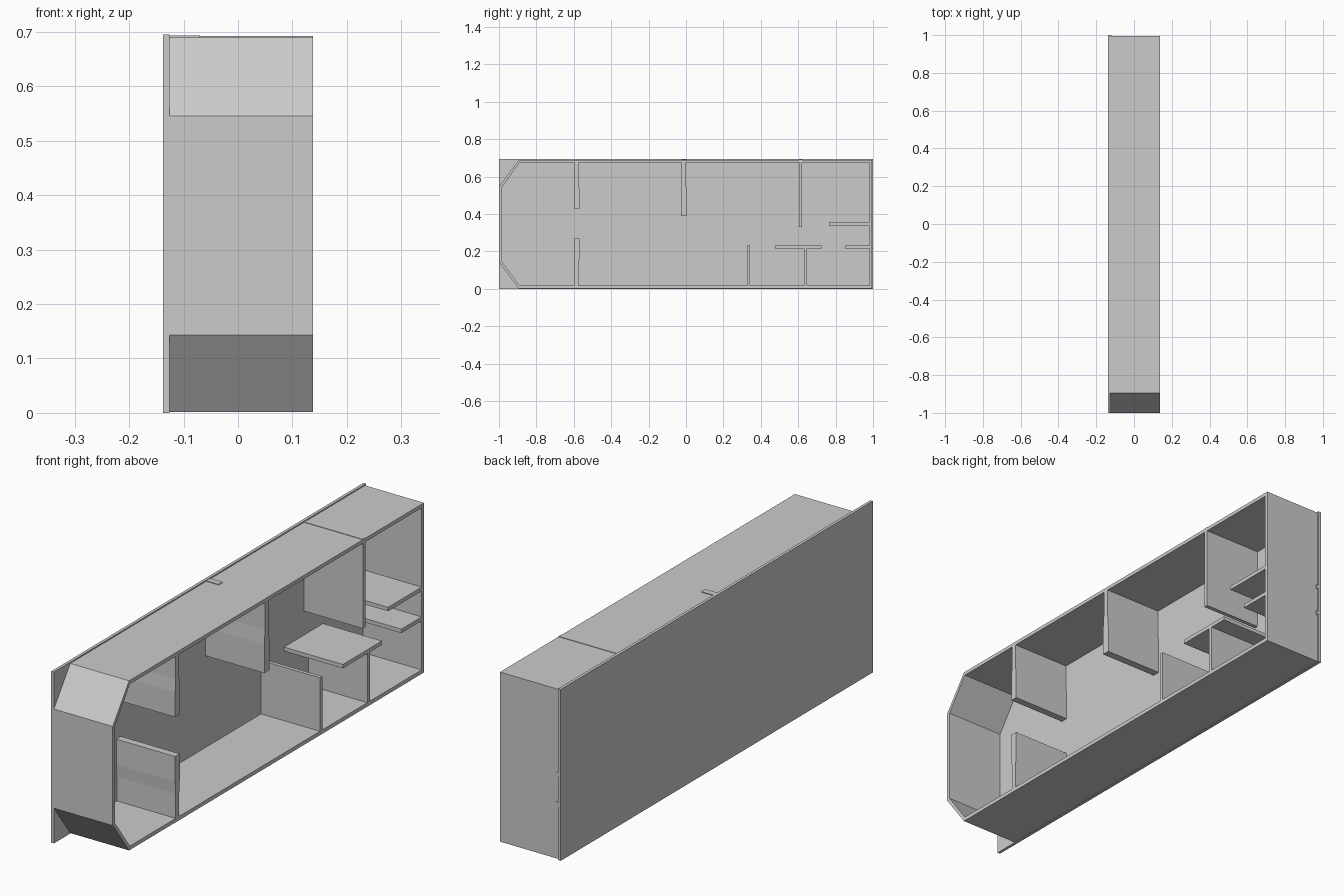
import bpy, bmesh

if "Cube" in bpy.data.objects:
    bpy.data.objects.remove(bpy.data.objects["Cube"])

grey = bpy.data.materials.new("plain grey")
grey.use_nodes = True
colour = (0.6, 0.6, 0.6, 1)
grey.diffuse_color = colour
grey.node_tree.nodes["Principled BSDF"].inputs["Base Color"].default_value = colour

SIDE, BACK, OPEN = -0.138, -0.126, 0.138   # panel outside, panel inside, open side


def finish(name, bm):
    bmesh.ops.recalc_face_normals(bm, faces=bm.faces)
    mesh = bpy.data.meshes.new(name)
    bm.to_mesh(mesh)
    bm.free()
    mesh.materials.append(grey)
    ob = bpy.data.objects.new(name, mesh)
    bpy.context.collection.objects.link(ob)
    return ob


def prism(name, outline, x0=BACK, x1=OPEN):
    """Extrude a (y, z) outline across the width."""
    bm = bmesh.new()
    face = bm.faces.new([bm.verts.new((x0, y, z)) for y, z in outline])
    ext = bmesh.ops.extrude_face_region(bm, geom=[face])["geom"]
    verts = [v for v in ext if isinstance(v, bmesh.types.BMVert)]
    bmesh.ops.translate(bm, verts=verts, vec=(x1 - x0, 0, 0))
    return finish(name, bm)


def board(name, y0, y1, z0, z1, x0=BACK, x1=OPEN):
    return prism(name, [(y0, z0), (y1, z0), (y1, z1), (y0, z1)], x0, x1)


def ring(name, outer, inner):
    """Hollow tube between two (y, z) outlines with equal point counts."""
    bm = bmesh.new()
    loops = [[bm.verts.new((x, y, z)) for y, z in pts]
             for x, pts in ((BACK, outer), (OPEN, outer), (OPEN, inner), (BACK, inner))]
    n = len(outer)
    for a in range(4):
        p, q = loops[a], loops[(a + 1) % 4]
        for i in range(n):
            j = (i + 1) % n
            bm.faces.new((p[i], p[j], q[j], q[i]))
    return finish(name, bm)


# Closed side panel and the chamfered shell standing on it
board("side_panel", -1, 1, 0, 0.695, SIDE, BACK)
ring("outer_shell",
     [(-1, 0.143), (-0.895, 0.002), (0.995, 0.002), (0.995, 0.69), (-0.895, 0.69), (-1, 0.545)],
     [(-0.985, 0.147), (-0.89, 0.018), (0.98, 0.018), (0.98, 0.675), (-0.89, 0.675), (-0.985, 0.541)])

# Flared partitions: thin at the shell, thicker toward the free edge
def partition(name, y, half, root, tip):
    mid = root + (tip - root) * 0.6
    near = root + (tip - root) * 0.4
    thin = half * 0.75
    prism(name, [(y - thin, root), (y + thin, root), (y + thin, near), (y + half, mid),
                 (y + half, tip), (y - half, tip), (y - half, mid), (y - thin, near)])


partition("front_upper_partition", -0.585, 0.015, 0.68, 0.43)
partition("front_lower_partition", -0.585, 0.015, 0.015, 0.27)
partition("middle_upper_partition", -0.012, 0.016, 0.68, 0.39)

# Straight partitions
board("rear_upper_partition", 0.603, 0.62, 0.33, 0.692)
board("low_partition", 0.328, 0.343, 0.015, 0.235)
board("table_support", 0.632, 0.648, 0.015, 0.217)

# Table and shelves
board("table_top", 0.475, 0.725, 0.217, 0.233)
board("upper_shelf", 0.765, 0.985, 0.338, 0.354)
board("lower_shelf", 0.85, 0.985, 0.217, 0.233)

# Small joint tabs
board("top_joint_tab", -0.024, 0.002, 0.68, 0.693, BACK, -0.07)
for label, z in (("upper", 0.338), ("lower", 0.217)):
    board(label + "_rear_joint_tab", 0.985, 0.999, z, z + 0.016, BACK - 0.001, BACK + 0.01)
